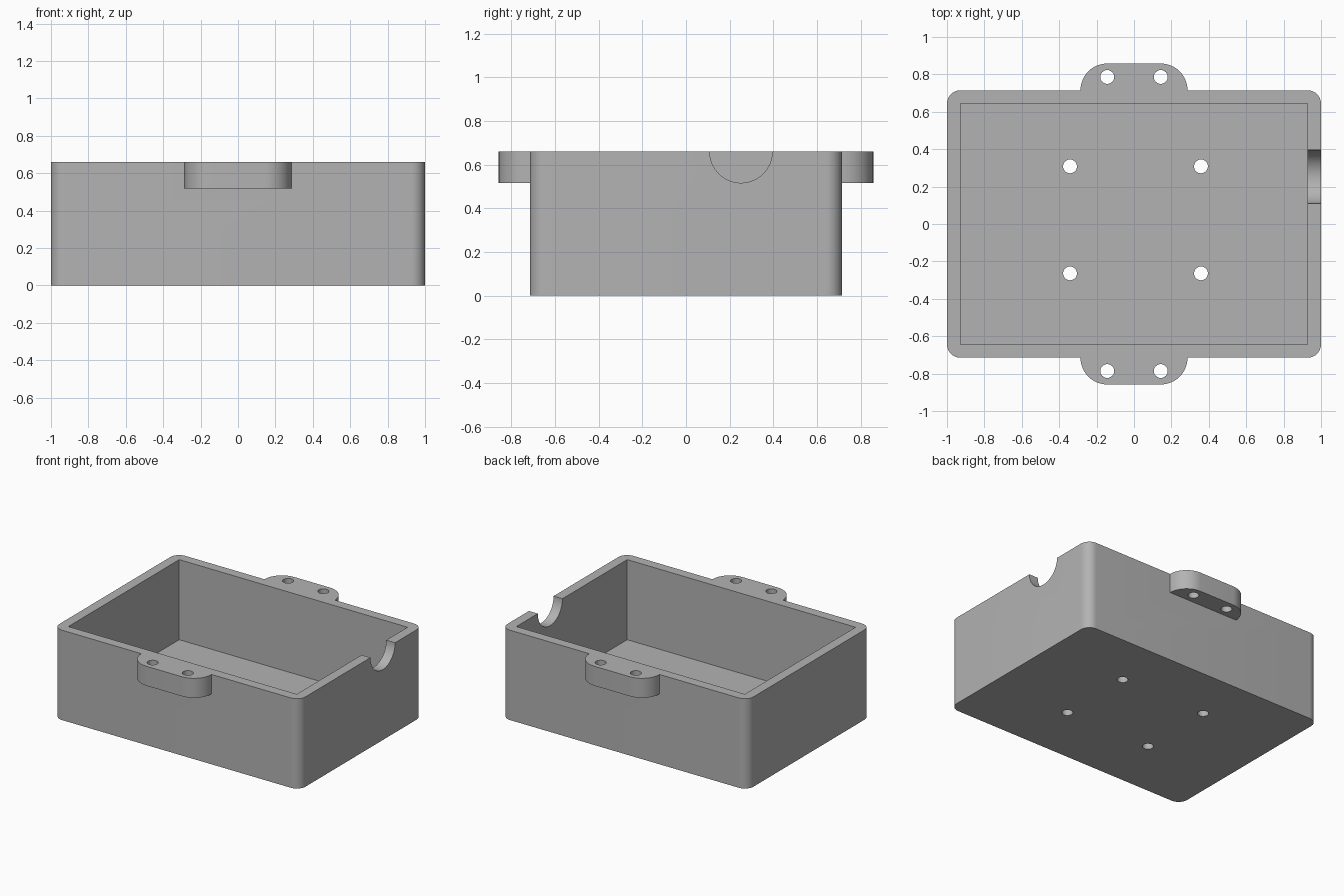
import bpy, bmesh, math
from mathutils import Vector

cube = bpy.data.objects.get("Cube")
if cube:
    bpy.data.objects.remove(cube)

grey = bpy.data.materials.new("plain grey")
grey.use_nodes = True
COLOUR = (0.45, 0.45, 0.45, 1)
grey.diffuse_color = COLOUR
grey.node_tree.nodes["Principled BSDF"].inputs["Base Color"].default_value = COLOUR

HEIGHT, WALL = 0.66, 0.072
HALF_X, HALF_Y = 1.0, 0.715
LUG = 0.143          # lug depth, thickness and corner radius
HOLE = 0.037


def prism(name, outline, z0, z1):
    """Extrude a closed xy outline from z0 to z1."""
    bm = bmesh.new()
    face = bm.faces.new([bm.verts.new((x, y, z0)) for x, y in outline])
    ext = bmesh.ops.extrude_face_region(bm, geom=[face])
    top = [v for v in ext["geom"] if isinstance(v, bmesh.types.BMVert)]
    bmesh.ops.translate(bm, vec=Vector((0, 0, z1 - z0)), verts=top)
    bmesh.ops.recalc_face_normals(bm, faces=bm.faces)
    mesh = bpy.data.meshes.new(name)
    bm.to_mesh(mesh)
    bm.free()
    mesh.materials.append(grey)
    obj = bpy.data.objects.new(name, mesh)
    bpy.context.collection.objects.link(obj)
    return obj


def rounded(x0, x1, y0, y1, r, steps=12):
    """Outline of a rectangle with round corners."""
    corners = [(x1 - r, y1 - r), (x0 + r, y1 - r), (x0 + r, y0 + r), (x1 - r, y0 + r)]
    points = []
    for i, (cx, cy) in enumerate(corners):
        for s in range(steps + 1):
            a = math.pi / 2 * (i + s / steps)
            points.append((cx + r * math.cos(a), cy + r * math.sin(a)))
    return points


def circle(cx, cy, r, n=32):
    return [(cx + r * math.cos(math.tau * i / n), cy + r * math.sin(math.tau * i / n))
            for i in range(n)]


def combine(target, tool, operation):
    mod = target.modifiers.new("combine", "BOOLEAN")
    mod.operation, mod.solver, mod.object = operation, "EXACT", tool
    bpy.context.view_layer.objects.active = target
    bpy.ops.object.modifier_apply(modifier=mod.name)
    bpy.data.objects.remove(tool)


# Box body with round upright corners
box = prism("open_box", rounded(-HALF_X, HALF_X, -HALF_Y, HALF_Y, 0.072), 0, HEIGHT)

# Screw lugs at the rim, front and back
for side in (-1, 1):
    lug = rounded(-2 * LUG, 2 * LUG, HALF_Y - 2 * LUG, HALF_Y + LUG, LUG)
    combine(box, prism("lug", [(x, side * y) for x, y in lug], HEIGHT - LUG, HEIGHT), "UNION")

# Square-cornered cavity
ix, iy = HALF_X - WALL, HALF_Y - WALL
cavity = [(-ix, -iy), (ix, -iy), (ix, iy), (-ix, iy)]
combine(box, prism("cavity_cutter", cavity, WALL, HEIGHT + 0.2), "DIFFERENCE")

# Lug holes and floor holes
holes = [(x, y) for x in (-LUG, LUG) for y in (-0.786, 0.786)]
holes += [(x, y) for x in (-0.342, 0.358) for y in (-0.264, 0.308)]
for x, y in holes:
    combine(box, prism("hole_cutter", circle(x, y, HOLE), -0.1, HEIGHT + 0.1), "DIFFERENCE")

# Half-round cable notch in the left wall
notch = prism("notch_cutter", circle(0, 0, LUG, 64), -0.1, 0.1)
notch.rotation_euler = (0, math.pi / 2, 0)
notch.location = (HALF_X - WALL / 2, 0.252, HEIGHT)
bpy.context.view_layer.update()
combine(box, notch, "DIFFERENCE")

bpy.ops.object.select_all(action="DESELECT")
box.select_set(True)
bpy.context.view_layer.objects.active = box
bpy.ops.object.shade_smooth_by_angle(angle=math.radians(30))
